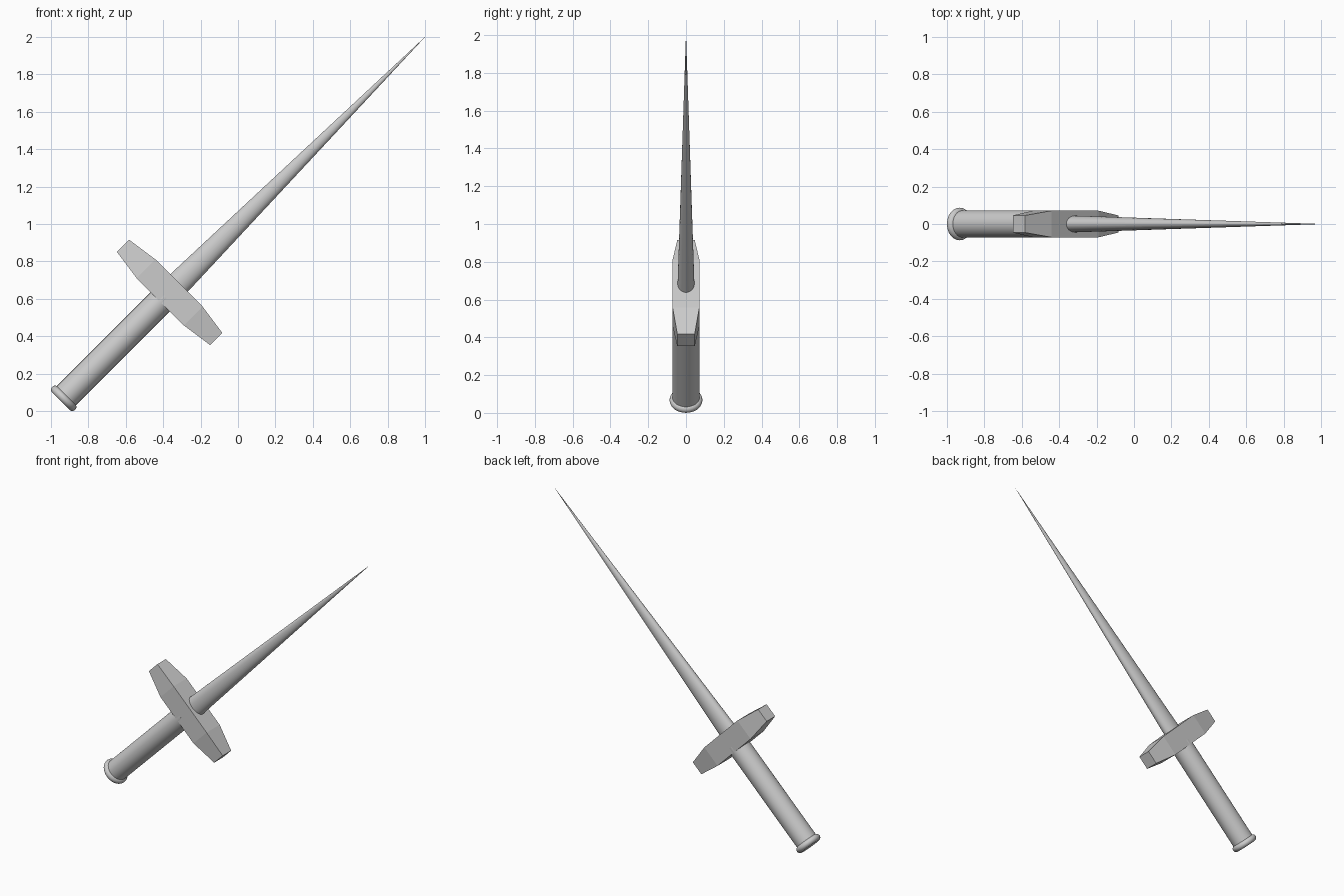
import bpy, bmesh
from math import sin, cos, pi, radians
from mathutils import Matrix

if "Cube" in bpy.data.objects:
    bpy.data.objects.remove(bpy.data.objects["Cube"])

# Every part is built along local +Z, then tilted 45 degrees about Y
TILT = Matrix.Translation((0, 0, 1)) @ Matrix.Rotation(radians(45), 4, 'Y')


def finish(name, bm, smooth):
    bmesh.ops.recalc_face_normals(bm, faces=bm.faces)
    bm.transform(TILT)
    mesh = bpy.data.meshes.new(name)
    bm.to_mesh(mesh)
    bm.free()
    obj = bpy.data.objects.new(name, mesh)
    bpy.context.collection.objects.link(obj)
    if smooth:
        bpy.ops.object.select_all(action='DESELECT')
        obj.select_set(True)
        bpy.context.view_layer.objects.active = obj
        bpy.ops.object.shade_smooth_by_angle(angle=radians(35))


def loft(name, sections, sides=32):
    """Elliptical sections (x radius, y radius, height) joined and capped."""
    bm = bmesh.new()
    rings = [[bm.verts.new((rx * cos(2 * pi * i / sides), ry * sin(2 * pi * i / sides), z))
              for i in range(sides)] for rx, ry, z in sections]
    for a, b in zip(rings, rings[1:]):
        for i in range(sides):
            j = (i + 1) % sides
            bm.faces.new((a[i], a[j], b[j], b[i]))
    bm.faces.new(rings[0])
    bm.faces.new(rings[-1])
    bmesh.ops.remove_doubles(bm, verts=bm.verts, dist=1e-5)
    finish(name, bm, True)


# Blade: flattened round spike
loft("blade", [(0.067, 0.045, -0.47), (0.0003, 0.0003, 1.414)])

# Grip
loft("grip", [(0.072, 0.072, -1.31), (0.072, 0.072, -0.55)])

# Pommel: flat disc with a rounded rim
rim = [(-pi / 2 + pi * k / 10) for k in range(11)]
loft("pommel", [(0.065 + 0.022 * cos(a),) * 2 + (-1.318 + 0.022 * sin(a),) for a in rim])

# Crossguard: square bar tapering to both ends, flat faces
bm = bmesh.new()
rings = []
for x, h in ((-0.352, 0.046), (-0.178, 0.071), (0.178, 0.071), (0.352, 0.046)):
    rings.append([bm.verts.new((x, sy * h, -0.517 + sz * h))
                  for sy, sz in ((-1, -1), (1, -1), (1, 1), (-1, 1))])
for a, b in zip(rings, rings[1:]):
    for i in range(4):
        j = (i + 1) % 4
        bm.faces.new((a[i], a[j], b[j], b[i]))
bm.faces.new(rings[0])
bm.faces.new(rings[-1])
finish("crossguard", bm, False)
